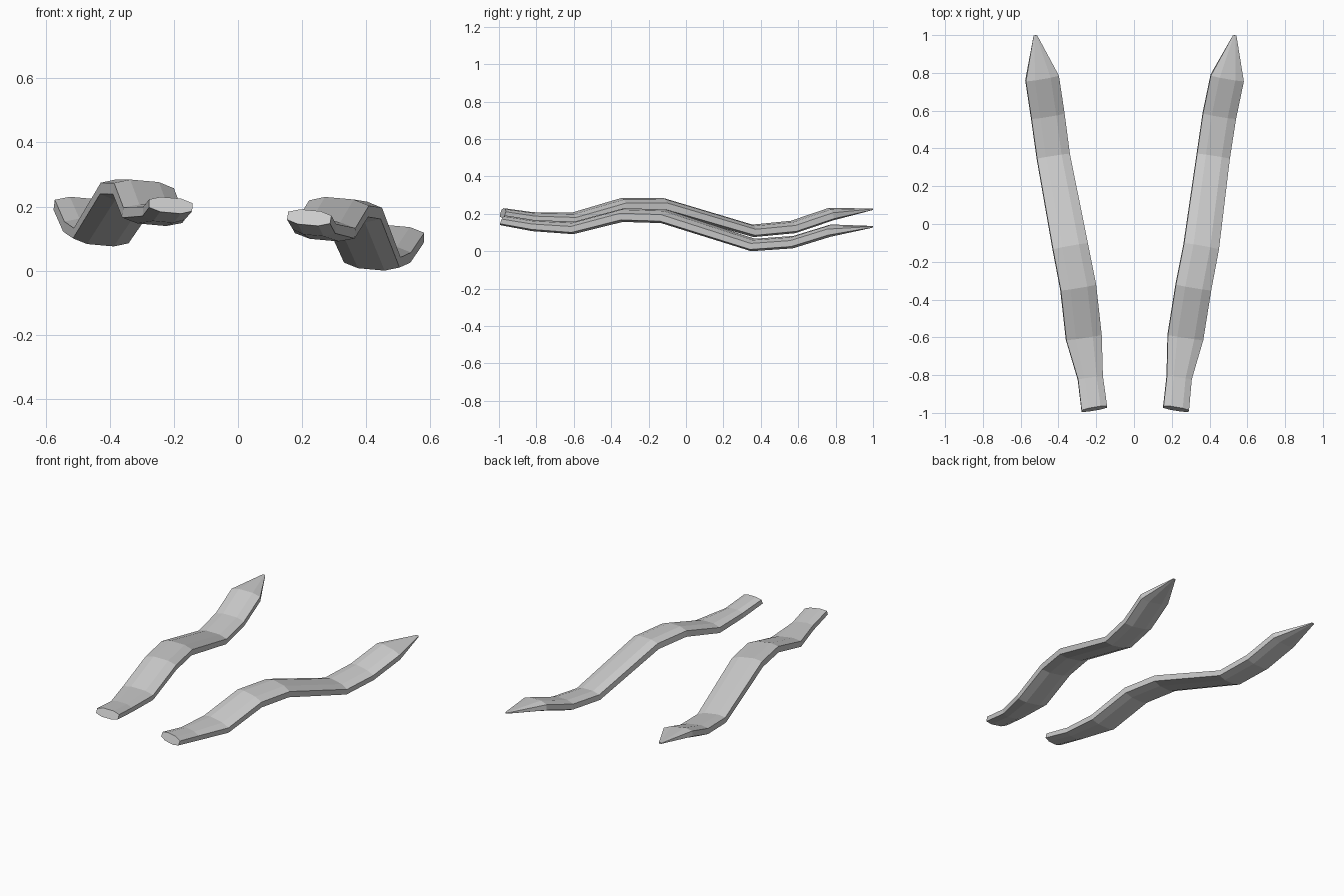
import bpy, bmesh
from mathutils import Vector, Matrix
from math import radians

if "Cube" in bpy.data.objects:
    bpy.data.objects.remove(bpy.data.objects["Cube"])

# Path stations of one strip: x, y, z, width, thickness
STATIONS = [
    (0.217, -0.979, 0.189, 0.137, 0.050),
    (0.236, -0.815, 0.162, 0.133, 0.054),
    (0.270, -0.600, 0.153, 0.190, 0.060),
    (0.306, -0.335, 0.225, 0.190, 0.066),
    (0.348, -0.120, 0.222, 0.188, 0.066),
    (0.425, 0.358, 0.075, 0.176, 0.060),
    (0.456, 0.573, 0.093, 0.178, 0.060),
    (0.492, 0.773, 0.158, 0.178, 0.060),
    (0.530, 0.999, 0.182, 0.018, 0.008),
]
# Flattened octagon cross-section (fractions of width and thickness)
OCTAGON = [(0.5, -0.27), (0.5, 0.27), (0.24, 0.5), (-0.24, 0.5),
           (-0.5, 0.27), (-0.5, -0.27), (-0.24, -0.5), (0.24, -0.5)]


def strip(name, side, roll):
    bm = bmesh.new()
    pts = [Vector(s[:3]) for s in STATIONS]
    rings = []
    for i, (p, s) in enumerate(zip(pts, STATIONS)):
        # Section lies across the average path direction
        t = Vector()
        if i > 0:
            t += (p - pts[i - 1]).normalized()
        if i < len(pts) - 1:
            t += (pts[i + 1] - p).normalized()
        t.normalize()
        if i == 0:
            t = Vector((0.15, 0.9, -0.36)).normalized()
        across = t.cross(Vector((0, 0, 1))).normalized()
        up = across.cross(t)
        ring = []
        for a, b in OCTAGON:
            v = p + across * a * s[3] + up * b * s[4]
            v.x *= side
            ring.append(bm.verts.new(roll @ v))
        rings.append(ring)
    for r0, r1 in zip(rings, rings[1:]):
        for k in range(8):
            n = (k + 1) % 8
            bm.faces.new((r0[k], r0[n], r1[n], r1[k]))
    bm.faces.new(rings[0])
    bm.faces.new(rings[-1])
    bmesh.ops.recalc_face_normals(bm, faces=bm.faces)
    mesh = bpy.data.meshes.new(name)
    bm.to_mesh(mesh)
    bm.free()
    obj = bpy.data.objects.new(name, mesh)
    bpy.context.collection.objects.link(obj)
    return obj


# The mirrored pair is rolled slightly, so the right strip sits lower
pivot = Vector((0, 0, 0.12))
roll = (Matrix.Translation(pivot) @ Matrix.Rotation(radians(5.1), 4, 'Y')
        @ Matrix.Translation(-pivot))
strips = [strip("right_wavy_strip", 1, roll), strip("left_wavy_strip", -1, roll)]

# Rest the pair on the ground
low = min(v.co.z for o in strips for v in o.data.vertices)
for o in strips:
    o.data.transform(Matrix.Translation((0, 0, -low)))
